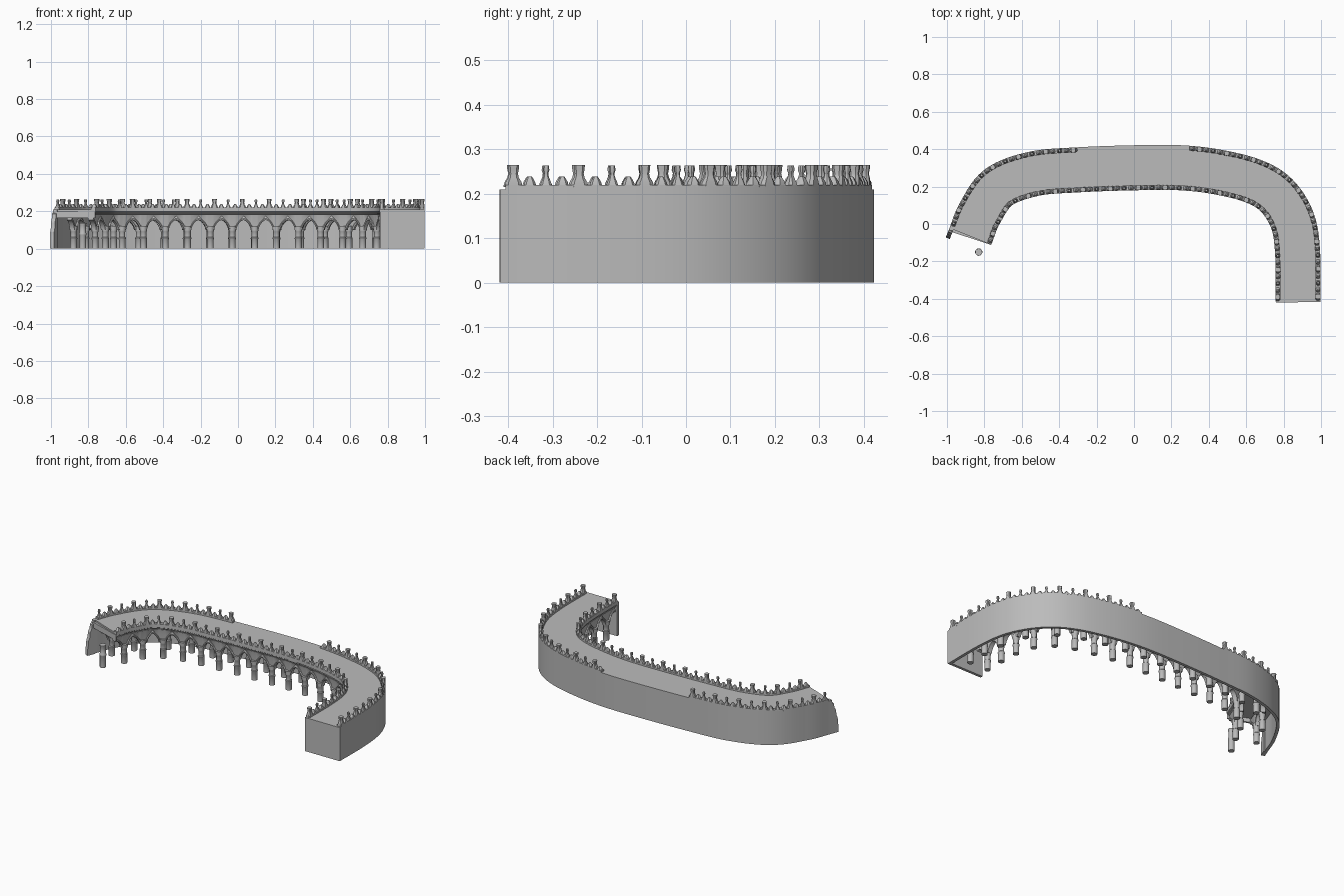
import bpy, bmesh, math
from mathutils import Vector

cube = bpy.data.objects.get("Cube")
if cube:
    bpy.data.objects.remove(cube, do_unlink=True)

stone = bpy.data.materials.new("grey_stone")
stone.use_nodes = True
stone.diffuse_color = (0.5, 0.5, 0.5, 1)
stone.node_tree.nodes["Principled BSDF"].inputs["Base Color"].default_value = (0.5, 0.5, 0.5, 1)

# Centre line of the gallery, from the broken end to the closed end
CTRL = [Vector(p) for p in (
    (-.878, -.065), (-.827, .06), (-.725, .2), (-.535, .272), (-.3, .293), (0, .304),
    (.25, .304), (.45, .281), (.64, .232), (.765, .155), (.85, .02), (.878, -.15), (.88, -.415))]


def catmull(p0, p1, p2, p3, t):
    return (p1 * 2 + (p2 - p0) * t + (p0 * 2 - p1 * 5 + p2 * 4 - p3) * t * t
            + (p1 * 3 - p0 - p2 * 3 + p3) * t ** 3) / 2


ext = [CTRL[0] * 2 - CTRL[1]] + CTRL + [CTRL[-1] * 2 - CTRL[-2]]
PATH = [catmull(*ext[i:i + 4], j / 12) for i in range(len(CTRL) - 1) for j in range(12)] + [CTRL[-1]]
LAST = len(PATH) - 1


def at(s, off, z=0.0):
    """Point at path index s, shifted outward by off; runs straight past the ends."""
    i = max(0, min(LAST - 1, math.floor(s)))
    pos = PATH[i].lerp(PATH[i + 1], s - i)

    def tangent(k):
        return (PATH[min(LAST, k + 1)] - PATH[max(0, k - 1)]).normalized()
    t = tangent(i).lerp(tangent(i + 1), max(0, min(1, s - i))).normalized()
    return Vector((pos.x - t.y * off, pos.y + t.x * off, z))


def spaced(off, step, s0, s1):
    """Path indices at equal distances along the shifted path."""
    n = 600
    ss = [s0 + (s1 - s0) * i / n for i in range(n + 1)]
    cum = [0.0]
    for a, b in zip(ss, ss[1:]):
        cum.append(cum[-1] + (at(b, off) - at(a, off)).length)
    count = max(1, round(cum[-1] / step))
    out, j = [], 0
    for k in range(count + 1):
        while j < n and cum[j] < cum[-1] * k / count - 1e-9:
            j += 1
        out.append(ss[j])
    return out


def finish(bm, name, angle=35):
    bmesh.ops.remove_doubles(bm, verts=bm.verts, dist=1e-5)
    bmesh.ops.recalc_face_normals(bm, faces=bm.faces)
    me = bpy.data.meshes.new(name)
    bm.to_mesh(me)
    bm.free()
    me.materials.append(stone)
    ob = bpy.data.objects.new(name, me)
    bpy.context.collection.objects.link(ob)
    bpy.ops.object.select_all(action='DESELECT')
    ob.select_set(True)
    bpy.context.view_layer.objects.active = ob
    bpy.ops.object.shade_smooth_by_angle(angle=math.radians(angle))


def loft(bm, rings):
    rows = [[bm.verts.new(p) for p in r] for r in rings]
    n = len(rows[0])
    for a, b in zip(rows, rows[1:]):
        for k in range(n):
            bm.faces.new((a[k], a[(k + 1) % n], b[(k + 1) % n], b[k]))
    bm.faces.new(rows[0])
    bm.faces.new(rows[-1])


def sweep(name, profile, s0=0.0, s1=LAST):
    bm = bmesh.new()
    n = max(1, math.ceil(s1 - s0))
    loft(bm, [[at(s0 + (s1 - s0) * i / n, o, z) for o, z in profile] for i in range(n + 1)])
    finish(bm, name)


def box(o0, o1, z0, z1):
    return [(o0, z0), (o1, z0), (o1, z1), (o0, z1)]


def s_at_x(x):
    return min(range(LAST), key=lambda i: abs(at(i, .105).x - x))


# Main walls, roof and cornice
OUT, INN = .117, -.122
sweep("outer_wall", box(.099, OUT, 0, .21))
sweep("roof_slab", box(-.108, .105, .19, .21))
sweep("inner_cornice", [(-.093, .176), (-.106, .176), (-.110, .184), (-.118, .188), (-.118, .194),
                        (-.124, .198), (-.124, .21), (-.093, .21)])
sweep("end_wall", box(INN, OUT, 0, .21), LAST - .6, LAST + .15)

# Broken end: ragged stub of the outer wall and a slipped roof edge
bm = bmesh.new()
ragged = [(0, 0), (-4.8, 0), (-4.7, .04), (-4.3, .06), (-4.2, .09), (-3.4, .11), (-3.2, .14),
          (-2.2, .16), (-1.9, .185), (-.9, .19), (-.8, .21), (0, .21)]
loft(bm, [[at(s, o, z) for s, z in ragged] for o in (.094, OUT)])
finish(bm, "broken_wall_stub", 20)
bm = bmesh.new()
loft(bm, [[at(s, o, z) for s, z in ((.3, .165), (d, .165), (d, .2), (.3, .2))]
          for o, d in ((INN, -.2), (.1, -1.3))])
finish(bm, "broken_roof_edge", 20)

# Parapets with crests; the outer one is interrupted in the middle
GAP0, GAP1, END = s_at_x(-.3), s_at_x(.29), LAST - .4
runs = [("inner", -.111, 0, END), ("outer_left", .104, 1.5, GAP0), ("outer_right", .104, GAP1, END)]
WIDE = [(.021, .215), (.018, .226), (.012, .236), (.010, .245), (.012, .256), (.0125, .265)]
NARROW = [(.015, .215), (.011, .226), (.006, .238), (.005, .246), (.0075, .253), (.006, .264)]
BUMP = [(.015, .215), (.012, .226), (.007, .235), (.004, .239)]
for label, off, s0, s1 in runs:
    sweep(label + "_parapet", box(off - .013, off + .013, .208, .220), s0, s1)
    bm = bmesh.new()
    stops = spaced(off, .0365, s0, s1)[::-1]
    for k, (s, s_next) in enumerate(zip(stops, stops[1:])):
        s = (s + s_next) / 2
        c = at(s, off)
        side = (at(s, off + .01) - c).normalized()
        along = Vector((side.y, -side.x, 0))
        shape = (WIDE, BUMP, NARROW, BUMP)[k % 4]
        loft(bm, [[c + along * w * a + side * min(.013, w) * b + Vector((0, 0, z))
                   for a, b in ((1, .5), (.6, 1), (-.6, 1), (-1, .5), (-1, -.5), (-.6, -1), (.6, -1), (1, -.5))]
                  for w, z in shape])
    finish(bm, label + "_crest")

# Two rows of pointed arches, each starting with a broken half bay
SPRING, APEX, TOP = .1, .153, .18
ROW, INNER_ROW, HALF_BAY = -.097, .026, 6.2
bays = [-HALF_BAY] + spaced(ROW, .117, HALF_BAY, LAST + 1.4)
COLUMN = [(.018, 0), (.018, .05), (.020, .053), (.020, .058), (.0165, .062), (.0165, .09),
          (.019, .094), (.019, .099), (.021, .12)]


def arch_height(u):
    """Height of the opening at u in -1..1 across the bay."""
    v = min(1, abs(u) / .66)
    return SPRING + (APEX - SPRING) * (1 - v ** 1.7) ** .62


def column(bm, c, profile, top=1.0):
    loft(bm, [[c + Vector((r * math.cos(i * math.tau / 12), r * math.sin(i * math.tau / 12), z * top))
               for i in range(12)] for r, z in profile])


half = [0, .1, .22, .34, .46, .56, .62, .65, .66, .82, 1]
full = [-u for u in half[:0:-1]] + half
for label, row in (("front", ROW), ("inner", INNER_ROW)):
    front, back = row - .014, row + .014
    bm, mould, shafts = bmesh.new(), bmesh.new(), bmesh.new()
    for a, b in zip(bays, bays[1:]):
        us = half if a < 0 else full

        def rail(u):
            return min(LAST, a + (b - a) * (u + 1) / 2)
        # spandrel flares forward toward the cornice
        rings = []
        for u in us:
            h = arch_height(u)
            mid = h + (TOP - h) * .6
            rings.append([at(rail(u), o, z) for o, z in
                          ((back, h), (front + .010, h), (front + .006, mid), (front, TOP), (back, TOP))])
        loft(bm, rings)
        # raised moulding with a small peak round each arch
        rings = []
        for u in us:
            if abs(u) > .66:
                continue
            h = arch_height(u)
            peak = .010 + .012 * max(0, 1 - abs(u) * 4)
            w = u * 1.13
            rings.append([at(rail(u), front + .018, h), at(rail(u), front + .001, h),
                          at(rail(w), front - .002, h + peak * .5), at(rail(w), front + .001, h + peak),
                          at(rail(w), front + .018, h + peak)])
        loft(mould, rings)
        if b < LAST - 1:
            column(shafts, at(b, row), COLUMN)
    finish(bm, label + "_arcade_spandrels")
    finish(mould, label + "_arch_mouldings")
    finish(shafts, label + "_arcade_columns")

# Lone column past the broken end
bm = bmesh.new()
column(bm, Vector((-.83, -.15, 0)), COLUMN[:-1], 1.4)
finish(bm, "lone_column")
